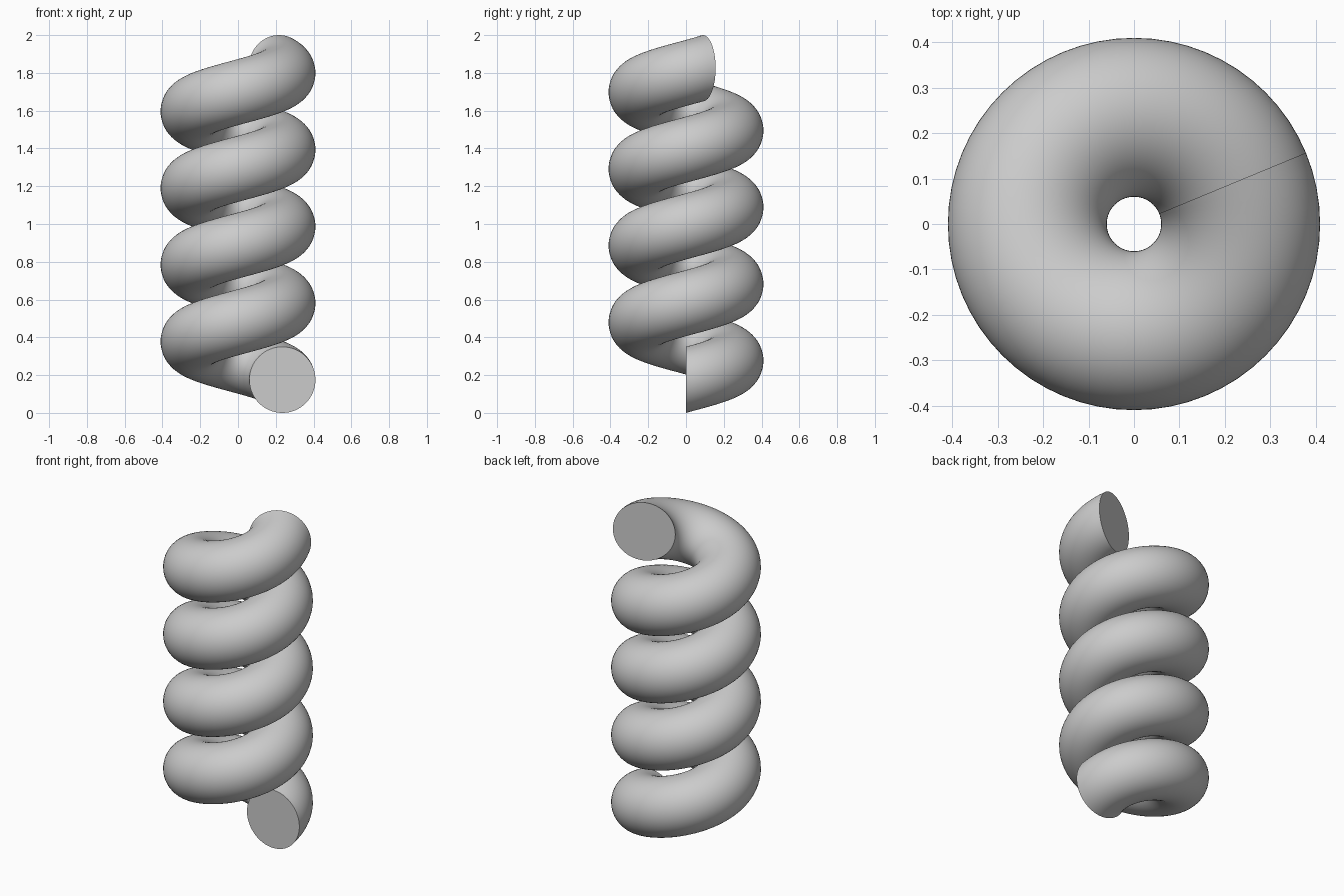
import bpy, bmesh, math
from mathutils import Matrix, Vector

if "Cube" in bpy.data.objects:
    bpy.data.objects.remove(bpy.data.objects["Cube"], do_unlink=True)

HEIGHT = 2.0
COIL_RADIUS = 0.235
TUBE_RADIUS = 0.175
TURNS = 4 + 1 / 16
STEPS = 260
SIDES = 64

# Plain grey surface
grey = bpy.data.materials.new("light_grey")
grey.use_nodes = True
colour = (0.6, 0.6, 0.6, 1)
grey.diffuse_color = colour
grey.node_tree.nodes["Principled BSDF"].inputs["Base Color"].default_value = colour

# Upright circular section, swept upward around the z axis
bm = bmesh.new()
placement = Matrix.Translation((COIL_RADIUS, 0, TUBE_RADIUS)) @ Matrix.Rotation(math.pi / 2, 4, "X")
bmesh.ops.create_circle(bm, segments=SIDES, radius=TUBE_RADIUS, matrix=placement)
rise = (HEIGHT - 2 * TUBE_RADIUS) / STEPS
bmesh.ops.spin(bm, geom=bm.verts[:] + bm.edges[:], cent=(0, 0, 0), axis=(0, 0, 1),
               dvec=Vector((0, 0, rise)), angle=TURNS * math.tau, steps=STEPS)
for face in bm.faces:
    face.smooth = True

# Flat caps with crisp rims on both cut ends
rims = [e for e in bm.edges if e.is_boundary]
caps = bmesh.ops.holes_fill(bm, edges=rims, sides=0)["faces"]
for cap in caps:
    cap.smooth = False
for edge in rims:
    edge.smooth = False
bmesh.ops.recalc_face_normals(bm, faces=bm.faces[:])

mesh = bpy.data.meshes.new("coil_spring")
bm.to_mesh(mesh)
bm.free()
mesh.materials.append(grey)
spring = bpy.data.objects.new("coil_spring", mesh)
bpy.context.collection.objects.link(spring)
